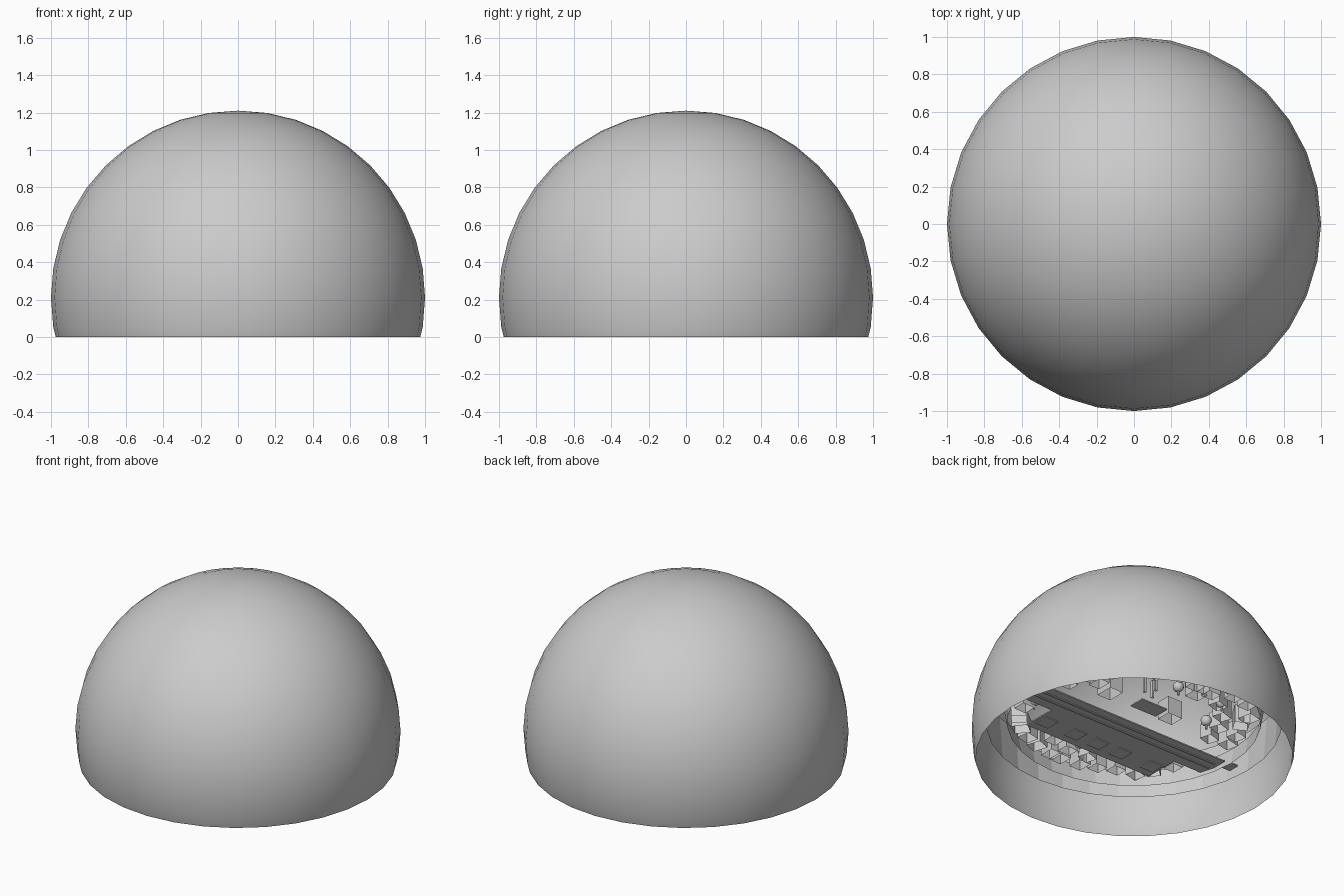
import bpy, bmesh, math, random

random.seed(4)
GROUND = 0.28      # street level inside the dome
CENTRE = 0.21      # height of the sphere centre

cube = bpy.data.objects.get("Cube")
if cube:
    bpy.data.objects.remove(cube, do_unlink=True)

grey = bpy.data.materials.new("plain grey")
grey.use_nodes = True
colour = (0.6, 0.6, 0.6, 1)
grey.diffuse_color = colour
grey.node_tree.nodes["Principled BSDF"].inputs["Base Color"].default_value = colour


def finish(bm, name, smooth=False):
    mesh = bpy.data.meshes.new(name)
    for f in bm.faces:
        f.smooth = smooth
    bm.to_mesh(mesh)
    bm.free()
    mesh.materials.append(grey)
    obj = bpy.data.objects.new(name, mesh)
    bpy.context.collection.objects.link(obj)
    return obj


def plate(name, x0, x1, y0, y1, z=GROUND):
    """Thin horizontal slab."""
    bm = bmesh.new()
    bmesh.ops.create_cube(bm, size=1)
    bmesh.ops.scale(bm, vec=(x1 - x0, y1 - y0, 0.008), verts=bm.verts)
    bmesh.ops.translate(bm, vec=((x0 + x1) / 2, (y0 + y1) / 2, z), verts=bm.verts)
    finish(bm, name)


def wall(name, r0, r1, z0, z1):
    """Open faceted ring."""
    bm = bmesh.new()
    bmesh.ops.create_cone(bm, cap_ends=False, segments=32, radius1=r0,
                          radius2=r1, depth=z1 - z0)
    finish(bm, name).location.z = (z0 + z1) / 2


def house(name, x, y, w, d, h, turn=0.0, gable=False):
    """Hollow box, open below, with a flat or pitched roof."""
    bm = bmesh.new()
    bmesh.ops.create_cube(bm, size=1)
    bmesh.ops.translate(bm, vec=(0, 0, 0.5), verts=bm.verts)
    bottom = [f for f in bm.faces if f.normal.z < -0.5]
    bmesh.ops.delete(bm, geom=bottom, context='FACES_ONLY')
    bmesh.ops.scale(bm, vec=(w, d, h), verts=bm.verts)
    if gable:
        roof = [f for f in bm.faces if f.normal.z > 0.5]
        sides = [e for e in roof[0].edges if abs(e.verts[0].co.x - e.verts[1].co.x) > w / 2]
        cut = bmesh.ops.subdivide_edges(bm, edges=sides, cuts=1)
        for v in cut["geom_inner"]:
            if isinstance(v, bmesh.types.BMVert):
                v.co.z += w * 0.5
    obj = finish(bm, name)
    obj.location = (x, y, GROUND)
    obj.rotation_euler.z = turn


def tree(x, y):
    bm = bmesh.new()
    bmesh.ops.create_uvsphere(bm, u_segments=12, v_segments=8, radius=0.035)
    finish(bm, "tree_crown", True).location = (x, y, GROUND + 0.05)
    bm = bmesh.new()
    bmesh.ops.create_cone(bm, cap_ends=True, segments=6, radius1=0.007,
                          radius2=0.007, depth=0.04)
    finish(bm, "tree_trunk").location = (x, y, GROUND + 0.01)


# Dome: sphere cut flat at the ground
bm = bmesh.new()
bmesh.ops.create_uvsphere(bm, u_segments=32, v_segments=20, radius=1)
bmesh.ops.translate(bm, vec=(0, 0, CENTRE), verts=bm.verts)
bmesh.ops.bisect_plane(bm, geom=bm.verts[:] + bm.edges[:] + bm.faces[:],
                       plane_co=(0, 0, 0), plane_no=(0, 0, -1), clear_outer=True)
finish(bm, "dome", True)

# Faceted ring walls around the town
wall("outer_wall", 0.91, 0.93, 0.24, 0.53)
wall("inner_wall", 0.78, 0.8, 0.245, 0.36)

# Streets, with raised outlines below the paved block
plate("main_street", -0.77, 0.77, -0.25, -0.05)
plate("street_end", -0.87, -0.79, -0.12, -0.04)
plate("paved_block", -0.53, 0.45, -0.49, -0.25)
plate("square_plate", -0.09, 0.11, 0.1, 0.21)
for x in (-0.46, -0.21, -0.03, 0.15, 0.38):
    plate("paving_panel", x - 0.05, x + 0.05, -0.43, -0.33, GROUND - 0.006)
for y in (-0.11, -0.17):
    plate("street_line", -0.74, 0.74, y - 0.006, y + 0.006, GROUND - 0.006)

# Houses around the edge, skipping the ends of the street
for i in range(36):
    a = math.radians(i * 10 + random.uniform(-2, 2))
    r = random.uniform(0.66, 0.71)
    x, y = r * math.cos(a), r * math.sin(a)
    if -0.31 < y < 0.01:
        continue
    house("edge_house", x, y, random.uniform(0.08, 0.1), random.uniform(0.08, 0.1),
          random.uniform(0.09, 0.13), random.choice((0, 0.2, a)))

# Second, looser row behind the street and in front of the block
for i in range(24):
    a = math.radians(5 + i * 15)
    r = random.uniform(0.53, 0.58)
    x, y = r * math.cos(a), r * math.sin(a)
    if -0.5 < y < 0.01:
        continue
    house("inner_house", x, y, 0.09, 0.08, random.uniform(0.09, 0.13),
          random.choice((0, 0.3)), i % 3 == 0)

# Central buildings and posts
house("hall", 0.3, 0.13, 0.1, 0.12, 0.13, 0, True)
house("chapel", 0.43, 0.18, 0.08, 0.1, 0.12, 0, True)
house("shop", -0.18, 0.13, 0.11, 0.1, 0.12)
house("workshop", -0.12, 0.45, 0.1, 0.09, 0.12)
for x, y in ((0.15, 0.28), (0.07, 0.26), (0.11, 0.34)):
    house("post", x, y, 0.015, 0.015, 0.12)

# Trees
for x, y in ((-0.42, 0.19), (0.0, -0.53), (0.55, -0.3), (0.5, 0.33), (-0.02, 0.4), (-0.35, 0.42)):
    tree(x, y)
